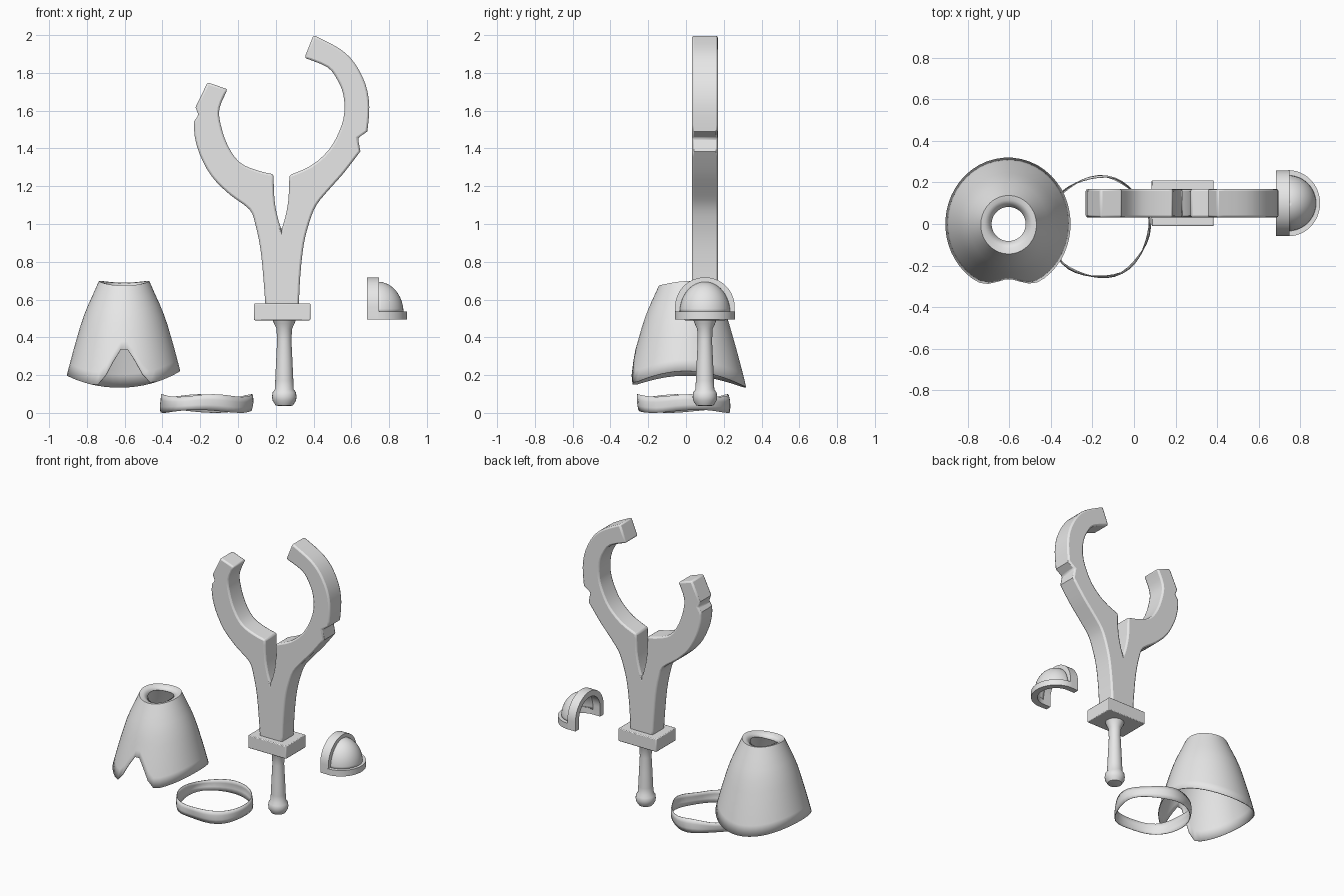
import bpy, bmesh, math
from mathutils import Vector

if "Cube" in bpy.data.objects:
    bpy.data.objects.remove(bpy.data.objects["Cube"])

grey = bpy.data.materials.new("light_grey")
grey.diffuse_color = (0.8, 0.8, 0.8, 1)
grey.use_nodes = True
grey.node_tree.nodes["Principled BSDF"].inputs["Base Color"].default_value = grey.diffuse_color


def finish(name, bm, smooth=30, bevel=0, thick=0, recalc=True):
    if recalc:
        bmesh.ops.recalc_face_normals(bm, faces=bm.faces)
    me = bpy.data.meshes.new(name)
    bm.to_mesh(me)
    bm.free()
    ob = bpy.data.objects.new(name, me)
    bpy.context.collection.objects.link(ob)
    me.materials.append(grey)
    if thick:
        m = ob.modifiers.new("shell", 'SOLIDIFY')
        m.thickness, m.offset = thick, -1
    if bevel:
        m = ob.modifiers.new("round", 'BEVEL')
        m.width, m.segments, m.limit_method = bevel, 2, 'ANGLE'
        m.angle_limit = math.radians(50)
        m.use_clamp_overlap = False
    bpy.ops.object.select_all(action='DESELECT')
    ob.select_set(True)
    bpy.context.view_layer.objects.active = ob
    if smooth:
        bpy.ops.object.shade_smooth_by_angle(angle=math.radians(smooth))
    return ob


def grid(bm, rows, closed=True):
    """Skin a list of rows of points with quads."""
    vs = [[bm.verts.new(p) for p in r] for r in rows]
    n = len(rows[0])
    for a, b in zip(vs, vs[1:]):
        for i in range(n if closed else n - 1):
            j = (i + 1) % n
            bm.faces.new((a[i], a[j], b[j], b[i]))
    return vs


def spline(pts, steps=3):
    """Smooth curve through the points, without the last one."""
    p = [Vector(q) for q in [pts[0]] + pts + [pts[-1]]]
    out = []
    for a, b, c, d in zip(p, p[1:], p[2:], p[3:]):
        for k in range(steps):
            t = k / steps
            out.append(0.5 * (2 * b + (c - a) * t + (2 * a - 5 * b + 4 * c - d) * t * t
                              + (3 * b - a - 3 * c + d) * t ** 3))
    return out


def interp(table, z):
    for (z0, r0), (z1, r1) in zip(table, table[1:]):
        if z <= z1:
            break
    return r0 + (r1 - r0) * (z - z0) / (z1 - z0)


# Forked blade: curved runs joined at sharp corners (x, z)
runs = [
    [(.322, .57), (.33, .73), (.348, .89), (.378, 1.01), (.415, 1.10), (.48, 1.18),
     (.56, 1.27), (.648, 1.385)],
    [(.648, 1.385), (.635, 1.455)],
    [(.635, 1.455), (.685, 1.49)],
    [(.685, 1.49), (.695, 1.62), (.675, 1.74), (.615, 1.855), (.535, 1.93), (.40, 2.0)],
    [(.40, 2.0), (.352, 1.88)],
    [(.352, 1.88), (.473, 1.83), (.525, 1.765), (.557, 1.687), (.563, 1.59), (.54, 1.50),
     (.483, 1.395), (.388, 1.31), (.272, 1.258)],
    [(.272, 1.258), (.267, 1.13), (.25, 1.035), (.23, .97)],
    [(.23, .97), (.21, 1.035), (.193, 1.13), (.188, 1.263)],
    [(.188, 1.263), (.098, 1.285), (.008, 1.327), (-.055, 1.417), (-.092, 1.528),
     (-.098, 1.613), (-.055, 1.713)],
    [(-.055, 1.713), (-.161, 1.75)],
    [(-.161, 1.75), (-.225, 1.618)],
    [(-.225, 1.618), (-.209, 1.576)],
    [(-.209, 1.576), (-.232, 1.545)],
    [(-.232, 1.545), (-.23, 1.47), (-.203, 1.37), (-.14, 1.253), (-.045, 1.157),
     (.06, 1.078), (.092, .998), (.119, .866), (.135, .707), (.145, .57)],
    [(.145, .57), (.322, .57)],
]
outline = []
for r in runs:
    outline += spline(r, 1 if len(r) == 2 else 3)
bm = bmesh.new()
front, back = grid(bm, [[(p.x, y, p.y) for p in outline] for y in (.031, .169)])
bm.faces.new(front)
bm.faces.new(back)
finish("forked_blade", bm, 35, bevel=.011)

# Guard block
bm = bmesh.new()
bmesh.ops.create_cube(bm, size=1)
for v in bm.verts:
    v.co = (.234 + v.co.x * .298, .1 + v.co.y * .22, .535 + v.co.z * .09)
finish("guard", bm, 30, bevel=.005)

# Turned handle with pommel
prof = [(.50, .064), (.475, .055), (.445, .041), (.38, .038), (.28, .043), (.17, .048),
        (.125, .05), (.108, .062), (.085, .065), (.065, .062), (.04, .046), (.036, .03)]
bm = bmesh.new()
N = 24
rings = grid(bm, [[(.245 + r * math.cos(math.tau * i / N), .1 + r * math.sin(math.tau * i / N), z)
                   for i in range(N)] for z, r in prof])
bm.faces.new(rings[0])
bm.faces.new(rings[-1])
finish("handle", bm, 40)

# Flared skirt: scalloped hem with a notch at the front
flare = [(.10, .328), (.2, .304), (.336, .268), (.485, .225), (.555, .198), (.595, .180),
         (.66, .150), (.70, .133)]
N = 48
rows = [[] for _ in range(11)]
for i in range(N):
    a = math.tau * (i + .5) / N
    c, s = math.cos(a), math.sin(a)
    hem = .21 + .012 * c - .075 * s * s
    dx = .3 * c
    if s < 0 and abs(dx) < .15:
        hem += .21 * .5 * (1 + math.cos(math.pi * dx / .15))
    top = .69 + .008 * math.cos(2 * a) + .008 * s
    for k in range(9):
        z = hem + (top - hem) * k / 8
        r = interp(flare, z)
        rows[k].append((-.603 + r * c, r * s, z))
    rows[9].append((-.603 + .115 * c, .115 * s, top - .004))
    rows[10].append((-.603 + .082 * c, .082 * s, top - .022))
bm = bmesh.new()
grid(bm, rows)
finish("skirt", bm, 25, thick=.005)

# Thin wavy waistband
N = 40
rows = []
for k in range(4):
    row = []
    for i in range(N):
        a = math.tau * i / N
        lo = .008 + .008 * math.sin(3 * a + .6)
        hi = .092 + .007 * math.sin(4 * a + 1)
        r = .242 + .005 * math.sin(math.pi * k / 3) + .005 * math.sin(5 * a + k * .6)
        row.append((-.169 + r * math.cos(a), -.015 + r * math.sin(a), lo + (hi - lo) * k / 3))
    rows.append(row)
bm = bmesh.new()
grid(bm, rows)
finish("waistband", bm, 40, thick=.004)


def rim(name, outer, inner, shift):
    """Solid open band between an outer and an inner path, extruded by shift."""
    s = Vector(shift)
    o, i = [Vector(p) for p in outer], [Vector(p) for p in inner]
    bm = bmesh.new()
    vs = grid(bm, [o, i, [p + s for p in i], [p + s for p in o]], False)
    for a, b in zip(zip(vs[3], vs[3][1:]), zip(vs[0], vs[0][1:])):
        bm.faces.new((a[0], a[1], b[1], b[0]))
    for e in (0, -1):
        bm.faces.new([v[e] for v in vs])
    return finish(name, bm, 35)


half = [math.pi * i / 24 for i in range(25)]


# Cap: upright arch
def arch(r):
    mid = [(.684, .1 + r * math.cos(a), .56 + r * math.sin(a)) for a in half]
    return [(.684, .1 + r, .495)] + mid + [(.684, .1 - r, .495)]


rim("cap_arch", arch(.158), arch(.118), (.063, 0, 0))


# Cap: flat base flange
def flange(r):
    return [(.742 + (r - .006) * math.sin(a), .1 + r * math.cos(a), .495) for a in half]


rim("cap_flange", flange(.159), flange(.118), (0, 0, .042))

# Cap: quarter dome shell
bm = bmesh.new()
rows = []
for k in range(13):
    e = math.pi / 2 * k / 12 * .995
    rows.append([(.742 + .134 * math.cos(e) * math.sin(a), .1 + .134 * math.cos(e) * math.cos(a),
                  .53 + .164 * math.sin(e)) for a in half])
grid(bm, rows, False)
for f in bm.faces:
    f.normal_update()
    if f.normal.dot(f.calc_center_median() - Vector((.742, .1, .53))) < 0:
        f.normal_flip()
finish("cap_dome", bm, 40, thick=.016, recalc=False)
